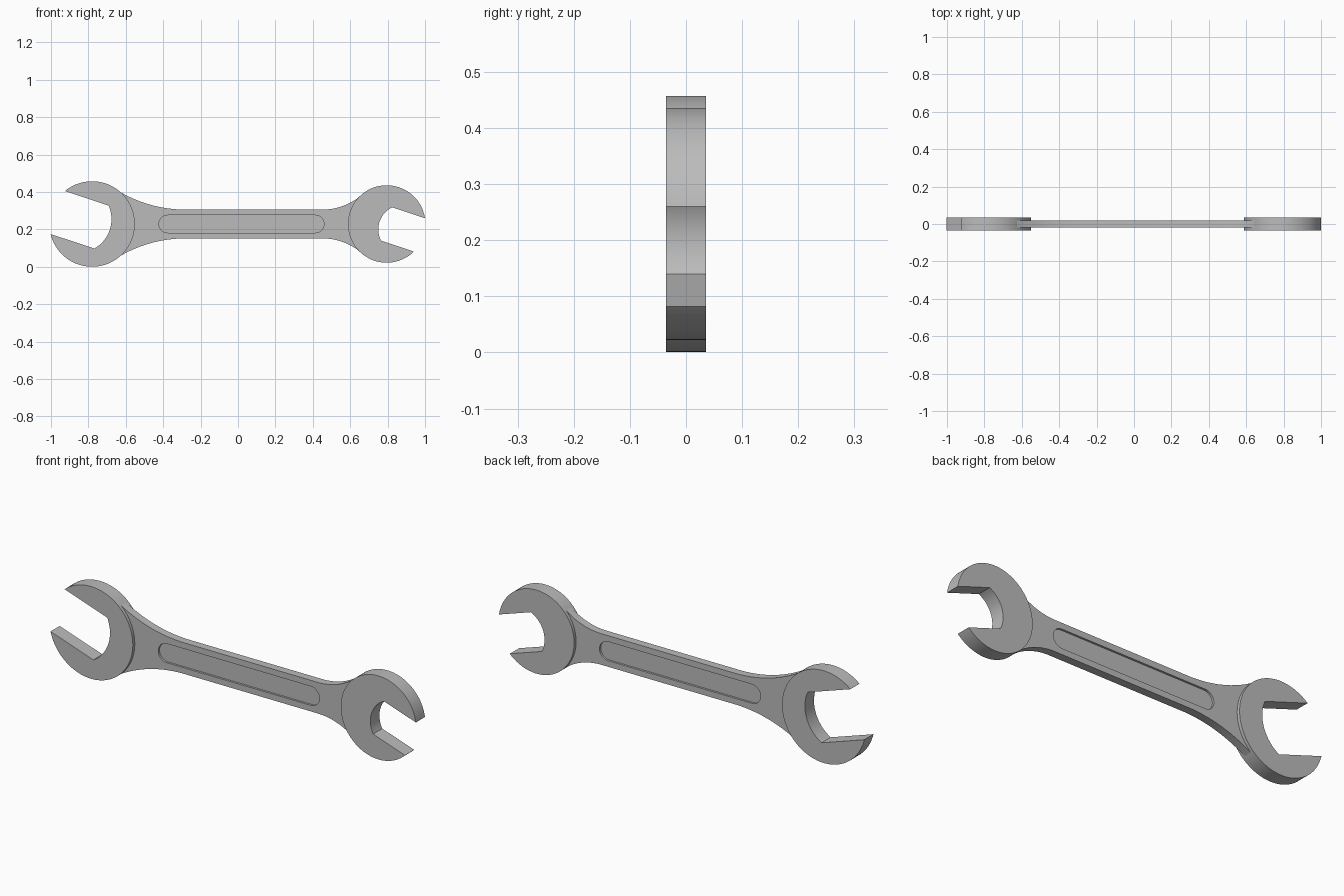
import bpy, bmesh
from math import sin, cos, asin, atan2, pi, sqrt, radians
from mathutils import Vector

if "Cube" in bpy.data.objects:
    bpy.data.objects.remove(bpy.data.objects["Cube"], do_unlink=True)

MID_Z = 0.229          # height of the centre line
HEAD_HALF = 0.0357     # half thickness of the jaws
HANDLE_HALF = 0.02     # half thickness of the handle
RECESS_DEPTH = 0.01

steel = bpy.data.materials.new("grey steel")
steel.use_nodes = True
GREY = (0.5, 0.5, 0.5, 1)
steel.diffuse_color = GREY
steel.node_tree.nodes["Principled BSDF"].inputs["Base Color"].default_value = GREY


def arc(cx, cz, r, a0, a1, n):
    """Points along a circular arc, both ends included."""
    return [Vector((cx + r * cos(a0 + (a1 - a0) * i / n),
                    cz + r * sin(a0 + (a1 - a0) * i / n))) for i in range(n + 1)]


def plate(name, outline, y0, y1):
    """Extrude an x-z outline between two depths."""
    bm = bmesh.new()
    face = bm.faces.new([bm.verts.new((p.x, y0, p.y)) for p in outline])
    side = bmesh.ops.extrude_face_region(bm, geom=[face])
    verts = [v for v in side["geom"] if isinstance(v, bmesh.types.BMVert)]
    bmesh.ops.translate(bm, verts=verts, vec=(0, y1 - y0, 0))
    bmesh.ops.recalc_face_normals(bm, faces=bm.faces)
    mesh = bpy.data.meshes.new(name)
    bm.to_mesh(mesh)
    bm.free()
    mesh.materials.append(steel)
    obj = bpy.data.objects.new(name, mesh)
    bpy.context.collection.objects.link(obj)
    return obj


def smooth(obj):
    bpy.ops.object.select_all(action='DESELECT')
    obj.select_set(True)
    bpy.context.view_layer.objects.active = obj
    bpy.ops.object.shade_smooth_by_angle(angle=radians(30))


def jaw(name, cx, radius, tilt, half_gap, floor, bulge):
    """Round head with a straight-sided mouth ending in a shallow arc."""
    tip = asin(half_gap / radius)
    outer = arc(0, 0, radius, tip, 2 * pi - tip, 72)
    throat_r = sqrt(half_gap ** 2 + bulge ** 2)
    a = atan2(half_gap, -bulge)
    inner = arc(floor + bulge, 0, throat_r, 2 * pi - a, a, 20)
    turn = [Vector((cx + p.x * cos(tilt) - p.y * sin(tilt),
                    MID_Z + p.x * sin(tilt) + p.y * cos(tilt))) for p in outer + inner]
    smooth(plate(name, turn, -HEAD_HALF, HEAD_HALF))


jaw("large_jaw", -0.78, 0.2285, radians(161.6), 0.121, -0.053, 0.135)
jaw("small_jaw", 0.795, 0.207, radians(-18.4), 0.094, 0.0, 0.09)


def flare(x0, x1, h0, h1, n=20):
    """Upper edge curving tangentially from the straight grip to a head."""
    d, h = x1 - x0, h1 - h0
    r = (d * d + h * h) / (2 * h)
    return [Vector((x0 + d * i / n, h0 + r - sqrt(r * r - (d * i / n) ** 2)))
            for i in range(n + 1)]


# Handle: mirrored top and bottom edges, flaring into both heads
upper = flare(-0.28, -0.645, 0.077, 0.18)[::-1] + flare(0.45, 0.67, 0.077, 0.163)
outline = [Vector((p.x, MID_Z + p.y)) for p in upper]
outline += [Vector((p.x, MID_Z - p.y)) for p in reversed(upper)]
handle = plate("handle", outline, -HANDLE_HALF, HANDLE_HALF)

# Round-ended recess on both faces of the handle
R = 0.047
slot = arc(0.46 - R, MID_Z, R, -pi / 2, pi / 2, 16) + arc(-0.423 + R, MID_Z, R, pi / 2, 1.5 * pi, 16)
for side in (-1, 1):
    cutter = plate("recess_cutter", slot, side * (HANDLE_HALF - RECESS_DEPTH), side * 0.05)
    cut = handle.modifiers.new("recess", 'BOOLEAN')
    cut.operation = 'DIFFERENCE'
    cut.solver = 'EXACT'
    cut.object = cutter
    bpy.context.view_layer.objects.active = handle
    bpy.ops.object.modifier_apply(modifier=cut.name)
    bpy.data.objects.remove(cutter, do_unlink=True)
smooth(handle)
